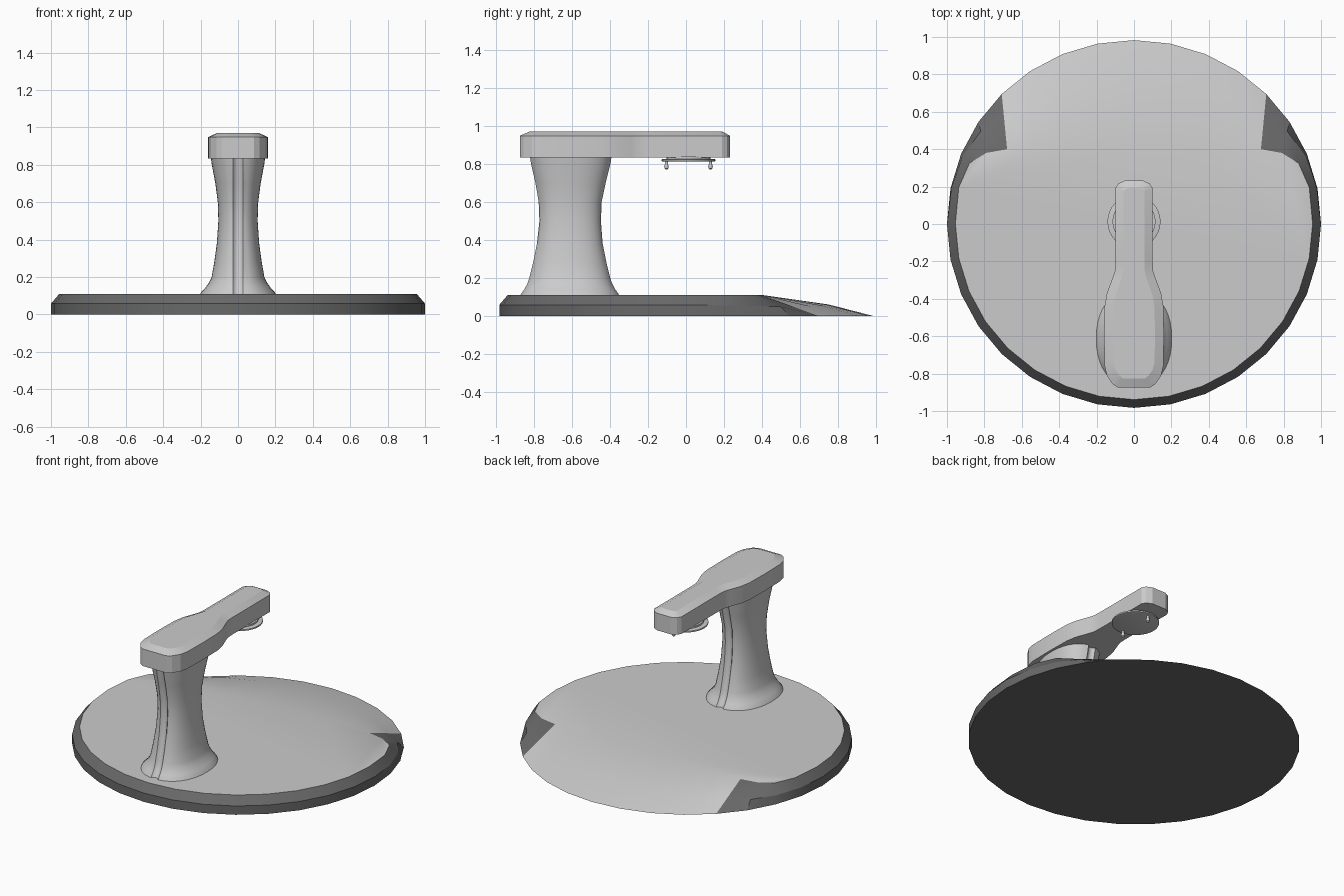
import bpy, bmesh
from math import sin, cos, pi, radians
from mathutils import Vector

if "Cube" in bpy.data.objects:
    bpy.data.objects.remove(bpy.data.objects["Cube"])


def finish(name, bm, angle=30):
    bmesh.ops.recalc_face_normals(bm, faces=bm.faces)
    me = bpy.data.meshes.new(name)
    bm.to_mesh(me)
    bm.free()
    ob = bpy.data.objects.new(name, me)
    bpy.context.collection.objects.link(ob)
    bpy.ops.object.select_all(action='DESELECT')
    ob.select_set(True)
    bpy.context.view_layer.objects.active = ob
    bpy.ops.object.shade_smooth_by_angle(angle=radians(angle))
    return ob


def loft(name, rings, angle=30, paint=None):
    """Skin a stack of closed rings and cap both ends."""
    bm = bmesh.new()
    vs = [[bm.verts.new(p) for p in r] for r in rings]
    n = len(rings[0])
    for a, b in zip(vs, vs[1:]):
        for i in range(n):
            j = (i + 1) % n
            f = bm.faces.new((a[i], a[j], b[j], b[i]))
            if paint:
                f.material_index = paint(i)
    bottom = bm.faces.new(vs[0][::-1])
    bm.faces.new(vs[-1])
    if paint:
        bottom.material_index = 1
    return finish(name, bm, angle)


def lathe(name, profile, y, segs=32):
    rings = [[(r * cos(2 * pi * i / segs), y + r * sin(2 * pi * i / segs), z)
              for i in range(segs)] for r, z in profile]
    return loft(name, rings)


def material(name, v):
    m = bpy.data.materials.new(name)
    m.diffuse_color = (v, v, v, 1)
    m.use_nodes = True
    m.node_tree.nodes["Principled BSDF"].inputs["Base Color"].default_value = m.diffuse_color
    return m


# Round base with a ramp cut into the back (+y)
N, H = 32, 0.11
corner = {5: (0.79, 0.38), 6: (0.88, 0.325)}
low, mid, top = [], [], []
for i in range(N):
    k = i if i <= N // 2 else i - N      # steps away from the +y end
    a, s = 2 * pi * k / N, (1 if k >= 0 else -1)
    b = Vector((sin(a), 0.983 * cos(a), 0))
    k = abs(k)
    if k <= 4:
        t = Vector((b.x * 0.96, 0.40, H))
        m = t.lerp(b, 0.6)
        m.z += 0.016 * (1 - (k / 4) ** 2)
    elif k < 8:
        x, y = corner.get(k, (0.937, 0.195))
        t = Vector((s * x, y, H))
        m = t.lerp(b, 0.6 + 0.1 * (k - 4))
        m.z = 0.046 + 0.003 * (k - 4)
    else:
        t = Vector((b.x * 0.955, b.y * 0.955, H))
        m = Vector((b.x, b.y, 0.058))
    low.append(b)
    mid.append(m)
    top.append(t)
base = loft("base", [low, mid, top], 25, lambda i: 0 if i < 4 or i >= N - 4 else 1)
base.data.materials.append(material("light_grey", 0.8))
base.data.materials.append(material("dark_grey", 0.14))


# Waisted post with a narrow groove down its front and back
def post_ring(z, rx, ry, yc):
    q = [(0, ry - 0.018), (0.014, ry - 0.014), (0.026, ry - 0.001)]
    for i in range(1, 11):
        t = 0.06 + (pi / 2 - 0.06) * i / 10
        q.append((rx * sin(t) ** 0.9, ry * max(cos(t), 0) ** 0.9))
    q[-1] = (rx, 0)
    right = q + [(x, -y) for x, y in q[-2::-1]]
    loop = right + [(-x, y) for x, y in right[-2:0:-1]]
    return [(x, yc + y, z) for x, y in loop]


sections = [(0.10, 0.205, 0.264, -0.612), (0.115, 0.20, 0.258, -0.612),
            (0.14, 0.177, 0.24, -0.612), (0.17, 0.155, 0.224, -0.612),
            (0.20, 0.141, 0.214, -0.612), (0.28, 0.127, 0.194, -0.612),
            (0.38, 0.113, 0.174, -0.612), (0.50, 0.105, 0.163, -0.610),
            (0.60, 0.108, 0.167, -0.610), (0.70, 0.121, 0.186, -0.608),
            (0.80, 0.140, 0.210, -0.607), (0.845, 0.146, 0.217, -0.607)]
loft("post", [post_ring(*s) for s in sections], 35)

# Arm: right half of the outline, mirrored; second pair is the bevelled top
half = [(0.085, -0.875, 0.06, -0.825), (0.115, -0.855, 0.078, -0.81),
        (0.145, -0.81, 0.10, -0.78), (0.157, -0.76, 0.11, -0.74),
        (0.160, -0.60, 0.112, -0.60), (0.157, -0.44, 0.11, -0.45),
        (0.145, -0.37, 0.10, -0.385), (0.115, -0.29, 0.072, -0.305),
        (0.102, -0.25, 0.058, -0.26), (0.10, -0.20, 0.055, -0.20),
        (0.10, 0.19, 0.055, 0.175), (0.085, 0.215, 0.045, 0.187),
        (0.05, 0.232, 0.025, 0.192)]
outer = [(x, y) for x, y, _, _ in half]
inner = [(x, y) for _, _, x, y in half]


def mirrored(pts, z):
    return [(x, y, z) for x, y in pts] + [(-x, y, z) for x, y in reversed(pts)]


loft("arm", [mirrored(outer, 0.835), mirrored(outer, 0.948), mirrored(inner, 0.97)], 20)

# Round plate under the arm tip, with two small pins
PY = 0.013
lathe("plate_mount", [(0.115, 0.838), (0.115, 0.824)], PY)
lathe("plate", [(0.132, 0.812), (0.142, 0.815), (0.142, 0.824), (0.132, 0.827)], PY)
for side, name in ((-1, "front_pin"), (1, "rear_pin")):
    lathe(name, [(0.004, 0.770), (0.010, 0.776), (0.012, 0.788), (0.008, 0.800),
                 (0.008, 0.815)], PY + side * 0.116, 12)
